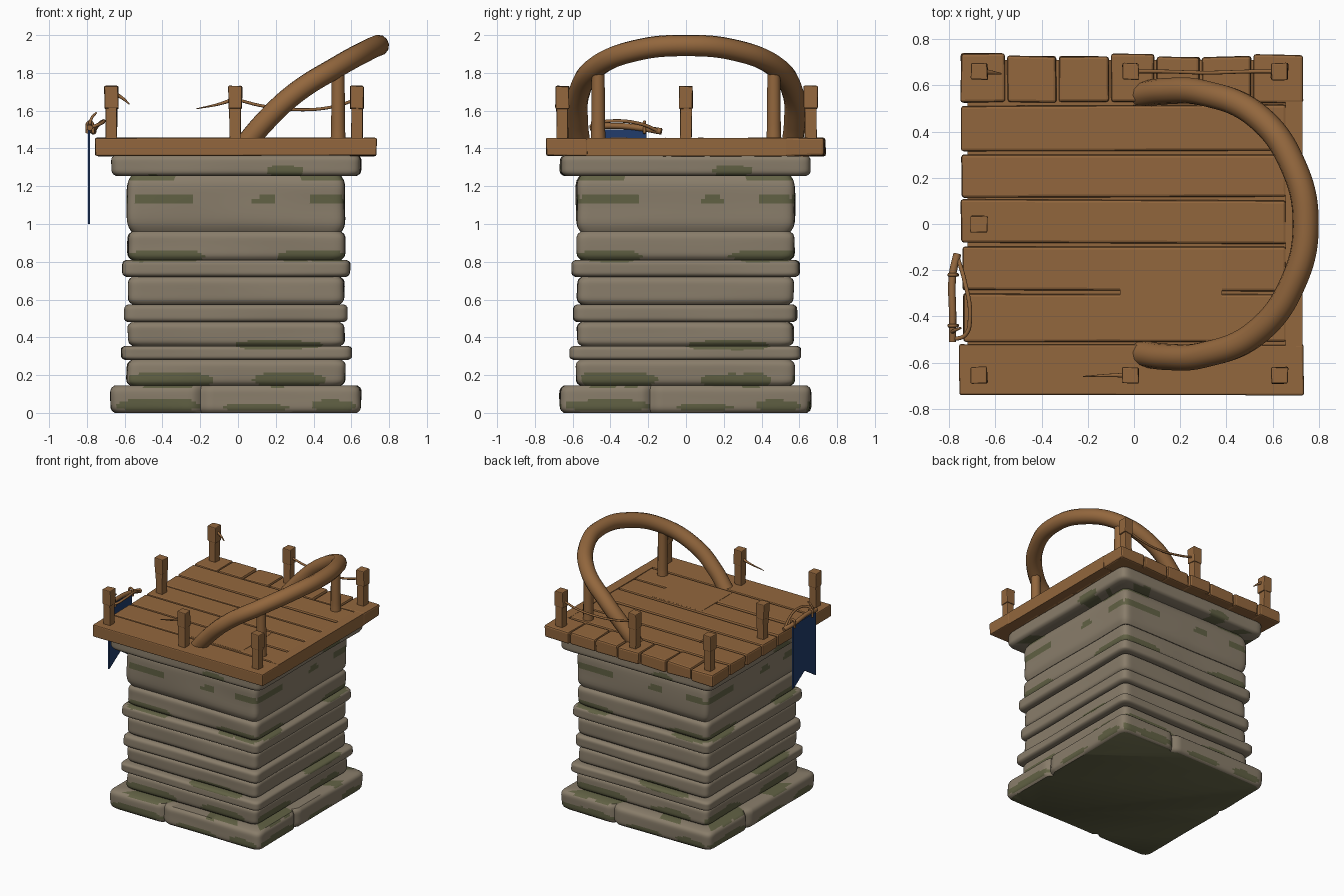
import bpy
import bmesh
import random
from mathutils import Matrix, Vector, noise

random.seed(4)
if "Cube" in bpy.data.objects:
    bpy.data.objects.remove(bpy.data.objects["Cube"])


def material(name, rgb):
    mat = bpy.data.materials.new(name)
    mat.use_nodes = True
    mat.diffuse_color = (*rgb, 1)
    mat.node_tree.nodes["Principled BSDF"].inputs["Base Color"].default_value = (*rgb, 1)
    return mat


STONE = material("stone", (0.25, 0.205, 0.145))
MOSS = material("moss", (0.12, 0.12, 0.058))
WOOD = material("wood", (0.29, 0.135, 0.047))
BLUE = material("blue_cloth", (0.015, 0.045, 0.15))


def add_object(name, bm, *mats, smooth=False, bevel=0):
    mesh = bpy.data.meshes.new(name)
    bmesh.ops.recalc_face_normals(bm, faces=bm.faces)
    bm.to_mesh(mesh)
    bm.free()
    for mat in mats:
        mesh.materials.append(mat)
    obj = bpy.data.objects.new(name, mesh)
    bpy.context.collection.objects.link(obj)
    if bevel:
        mod = obj.modifiers.new("soft_edges", "BEVEL")
        mod.width, mod.segments = bevel, 2
    if smooth:
        select_only(obj)
        bpy.ops.object.shade_smooth_by_angle(angle=0.7)
    return obj


def select_only(obj):
    bpy.ops.object.select_all(action="DESELECT")
    obj.select_set(True)
    bpy.context.view_layer.objects.active = obj


def box(name, x, y, z, bevel=0.0, jitter=0.0):
    """Wooden box from three (low, high) ranges, with slightly uneven corners."""
    bm = bmesh.new()
    size = [hi - lo for lo, hi in (x, y, z)]
    mid = [(hi + lo) / 2 for lo, hi in (x, y, z)]
    bmesh.ops.create_cube(bm, size=1, matrix=Matrix.Translation(mid) @ Matrix.Diagonal((*size, 1)))
    for v in bm.verts:
        v.co += Vector([random.uniform(-jitter, jitter) for _ in range(3)])
    return add_object(name, bm, WOOD, bevel=bevel)


def tube(name, points, radius, taper=1.0):
    """Round smooth tube through the points, thinning towards its end."""
    curve = bpy.data.curves.new(name, "CURVE")
    curve.dimensions = "3D"
    curve.bevel_depth = radius
    curve.bevel_resolution = 4
    curve.use_fill_caps = True
    spline = curve.splines.new("BEZIER")
    spline.bezier_points.add(len(points) - 1)
    for i, (point, co) in enumerate(zip(spline.bezier_points, points)):
        point.co = co
        point.handle_left_type = point.handle_right_type = "AUTO"
        point.radius = 1 + (taper - 1) * i / (len(points) - 1)
    curve.materials.append(WOOD)
    obj = bpy.data.objects.new(name, curve)
    bpy.context.collection.objects.link(obj)
    select_only(obj)
    bpy.ops.object.convert(target="MESH")
    bpy.ops.object.shade_smooth_by_angle(angle=0.8)


# Stone tower: stacked courses (top height, half width) with bulging faces
COURSES = [(0.145, 0.662), (0.28, 0.578), (0.355, 0.61), (0.48, 0.572), (0.575, 0.59),
           (0.72, 0.572), (0.81, 0.602), (0.96, 0.575), (1.255, 0.578), (1.365, 0.66)]
# Moss patches repeated on each side: position along side, height, half width, half height
PATCHES = [(-.37, .175, .23, .04), (.27, .175, .2, .035), (-.42, .04, .24, .03),
           (.1, .03, .16, .02), (.5, .04, .12, .03), (.22, .36, .22, .025),
           (-.4, .83, .2, .03), (.4, .83, .19, .03), (-.4, 1.13, .17, .03),
           (.14, 1.125, .06, .025), (.47, 1.13, .09, .025), (.25, 1.28, .1, .03),
           (-.45, 1.24, .12, .018), (.45, 1.24, .13, .015)]
SEGMENTS, ROWS = 56, 12


def ring(bm, half, z, in_base):
    verts = []
    for side in range(4):
        turn = Matrix.Rotation(side * 1.5707963, 3, "Z")
        for i in range(SEGMENTS):
            u = 2 * i / SEGMENTS - 1
            corner = max(0, abs(u) - 0.9) * 10
            depth = half
            if in_base:
                depth -= 0.03 * max(0, 1 - abs(u + 0.28) / 0.05)
            co = turn @ Vector((half * u, -depth, 0)) * (1 - 0.022 * corner ** 2)
            wobble = noise.noise(Vector((co.x * 2, co.y * 2, z * 5)))
            co *= 1 + 0.014 * wobble
            verts.append(bm.verts.new((co.x - 0.01, co.y - 0.003, z)))
    return verts


def is_mossy(co):
    along = co.x if abs(co.y) > abs(co.x) else co.y
    if (co.x > abs(co.y)) or (co.y < -abs(co.x)):
        pass
    else:
        along = -along
    ragged = 1 + 0.6 * noise.noise(co * 9)
    return any(abs((along - u) / w) ** 3 + abs((co.z - z) / h) ** 2 < ragged
               for u, z, w, h in PATCHES)


bm = bmesh.new()
rings = []
low = 0
for index, (high, half) in enumerate(COURSES):
    for row in range(ROWS + 1):
        t = 2 * row / ROWS - 1
        bulge = half - 0.022 * abs(t) ** 6
        rings.append(ring(bm, bulge, low + (high - low) * (t + 1) / 2, index == 0))
    low = high
count = 4 * SEGMENTS
for lower, upper in zip(rings, rings[1:]):
    for i in range(count):
        j = (i + 1) % count
        face = bm.faces.new((lower[i], lower[j], upper[j], upper[i]))
        face.material_index = int(is_mossy(face.calc_center_median()))
bm.faces.new(rings[0]).material_index = 1
bm.faces.new(rings[-1])
add_object("stone_tower", bm, STONE, MOSS, smooth=True)

# Platform: under frame, long boards, short back boards and a side rim
DECK = (1.36, 1.455)
box("deck_frame", (-0.72, 0.72), (-0.72, 0.71), (1.362, 1.435))
seams = [-0.515, -0.295, -0.09, 0.11, 0.31, 0.52]
for y0, y1 in zip(seams, seams[1:]):
    left = random.uniform(-0.75, -0.735)
    box("long_board", (left, 0.66), (y0 + 0.006, y1 - 0.006), DECK, 0.012, 0.004)
box("front_board", (-0.757, 0.735), (-0.74, -0.522), DECK, 0.008, 0.002)
box("side_rim", (0.655, 0.73), (-0.53, 0.53), (1.36, 1.456))
box("joined_board", (-0.06, 0.38), (-0.5, -0.11), (1.4, 1.456))
stops = [-0.755, -0.555, -0.33, -0.105, 0.09, 0.29, 0.51, 0.735]
for x0, x1 in zip(stops, stops[1:]):
    box("back_board", (x0 + 0.005, x1 - 0.005), (0.527, random.uniform(0.722, 0.742)),
        DECK, 0.012, 0.004)

# Railing posts with slightly thicker heads
for x, y in [(-0.67, 0.66), (-0.015, 0.66), (0.63, 0.66), (-0.67, 0.0),
             (-0.67, -0.655), (-0.015, -0.655), (0.63, -0.655)]:
    box("post", (x - 0.03, x + 0.03), (y - 0.03, y + 0.03), (1.44, 1.63), 0.004, 0.003)
    box("post_head", (x - 0.036, x + 0.036), (y - 0.036, y + 0.036), (1.61, 1.73), 0.006, 0.003)

# Bent arch leaning over the side, with two props
half_arch = [(0.03, 0.56, 1.41), (0.14, 0.575, 1.54), (0.3, 0.567, 1.69),
             (0.53, 0.47, 1.835), (0.69, 0.25, 1.922)]
arch = half_arch + [(0.743, 0, 1.945)] + [(x, -y, z) for x, y, z in reversed(half_arch)]
tube("bent_arch", arch, 0.057)
for side in (1, -1):
    y = 0.465 * side
    tube("arch_prop", [(0.53, y, 1.44), (0.53, y, 1.5), (0.53, y, 1.82)], 0.04, 0.85)

# Ropes: one sagging between back posts and torn ends
tube("back_rope", [(-0.01, 0.66, 1.66), (0.13, 0.66, 1.625), (0.32, 0.655, 1.605),
                   (0.5, 0.66, 1.62), (0.63, 0.66, 1.66)], 0.008)
tube("torn_front_rope", [(-0.01, -0.655, 1.665), (-0.1, -0.655, 1.635),
                         (-0.22, -0.66, 1.61)], 0.012, 0.2)
tube("torn_back_rope", [(-0.65, 0.66, 1.69), (-0.61, 0.655, 1.665),
                        (-0.575, 0.65, 1.635)], 0.012, 0.3)

# Hanging banner with a notched lower edge
bm = bmesh.new()
outline = [(-0.49, 1.5), (-0.49, 1.0), (-0.35, 1.09), (-0.21, 1.0), (-0.21, 1.5)]
cloth = bm.faces.new([bm.verts.new((-0.795, y, z)) for y, z in outline])
extruded = bmesh.ops.extrude_face_region(bm, geom=[cloth])["geom"]
bmesh.ops.translate(bm, vec=(0.012, 0, 0),
                    verts=[g for g in extruded if isinstance(g, bmesh.types.BMVert)])
add_object("banner", bm, BLUE)

# Banner branch and its lashings
tube("banner_branch", [(-0.765, -0.13, 1.49), (-0.785, -0.22, 1.505),
                       (-0.785, -0.4, 1.52), (-0.785, -0.51, 1.51)], 0.017, 0.9)
tube("banner_rope", [(-0.765, -0.14, 1.49), (-0.735, -0.24, 1.53), (-0.71, -0.4, 1.545),
                     (-0.73, -0.48, 1.53), (-0.785, -0.5, 1.51)], 0.009)
tube("twig", [(-0.79, -0.47, 1.5), (-0.775, -0.46, 1.56), (-0.75, -0.45, 1.59)], 0.01, 0.5)
for y in (-0.22, -0.44):
    tube("lashing", [(-0.8, y, 1.48), (-0.785, y, 1.54), (-0.765, y, 1.48)], 0.008)
